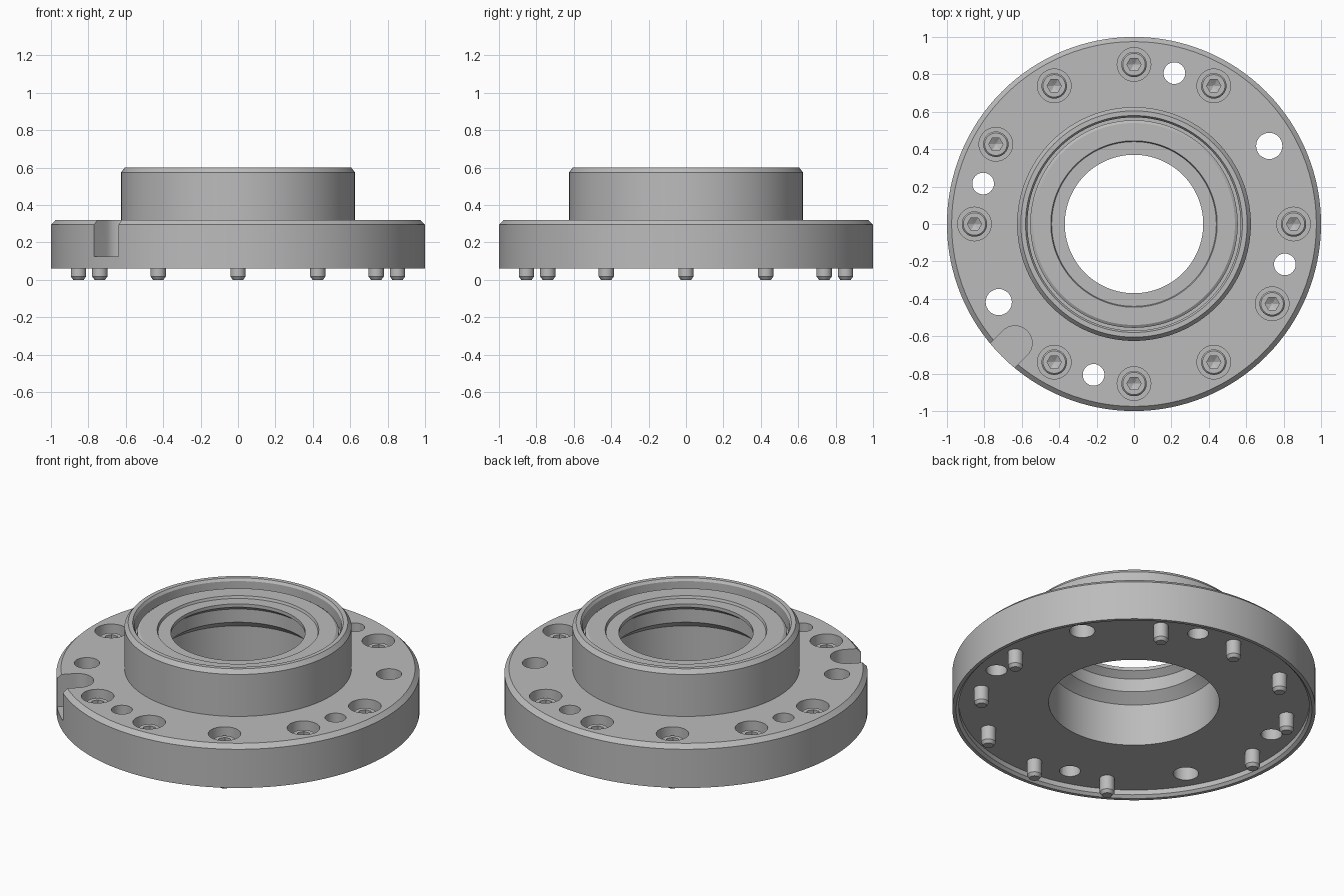
import bpy, bmesh
from math import cos, sin, pi, radians

cube = bpy.data.objects.get("Cube")
if cube:
    bpy.data.objects.remove(cube, do_unlink=True)

steel = bpy.data.materials.new("machined_grey")
steel.use_nodes = True
GREY = (0.5, 0.5, 0.5, 1)
steel.diffuse_color = GREY
steel.node_tree.nodes["Principled BSDF"].inputs["Base Color"].default_value = GREY


def polar(r, degrees):
    return r * cos(radians(degrees)), r * sin(radians(degrees))


def lathe(bm, profile, sides, at=(0, 0), closed=False):
    """Turn an (r, z) profile round z; an open profile gets end caps."""
    rings = [[bm.verts.new((at[0] + r * cos(2 * pi * i / sides),
                            at[1] + r * sin(2 * pi * i / sides), z))
              for i in range(sides)] for r, z in profile]
    pairs = list(zip(rings, rings[1:]))
    if closed:
        pairs.append((rings[-1], rings[0]))
    else:
        bm.faces.new(rings[0])
        bm.faces.new(rings[-1])
    for a, b in pairs:
        for i in range(sides):
            j = (i + 1) % sides
            bm.faces.new((a[i], a[j], b[j], b[i]))


def finish(bm, name):
    bmesh.ops.recalc_face_normals(bm, faces=bm.faces[:])
    mesh = bpy.data.meshes.new(name)
    bm.to_mesh(mesh)
    bm.free()
    mesh.materials.append(steel)
    obj = bpy.data.objects.new(name, mesh)
    bpy.context.collection.objects.link(obj)
    return obj


def select(obj):
    bpy.ops.object.select_all(action='DESELECT')
    obj.select_set(True)
    bpy.context.view_layer.objects.active = obj


def cut(obj, cutter):
    mod = obj.modifiers.new("cut", 'BOOLEAN')
    mod.operation = 'DIFFERENCE'
    mod.solver = 'EXACT'
    mod.object = cutter
    select(obj)
    bpy.ops.object.modifier_apply(modifier=mod.name)
    bpy.data.objects.remove(cutter, do_unlink=True)


def smooth(obj):
    select(obj)
    bpy.ops.object.shade_smooth_by_angle(angle=radians(25))


# Turned flange with raised collar, stepped seat and undercut bore
bm = bmesh.new()
lathe(bm, [(0.47, 0.105), (0.965, 0.105), (0.965, 0.075), (0.98, 0.06), (1.0, 0.06),
           (1.0, 0.295), (0.975, 0.32), (0.625, 0.32), (0.625, 0.575), (0.605, 0.6),
           (0.58, 0.6), (0.57, 0.585), (0.57, 0.51), (0.555, 0.51), (0.555, 0.545),
           (0.54, 0.555), (0.445, 0.555), (0.44, 0.54), (0.37, 0.54), (0.37, 0.52),
           (0.41, 0.49), (0.41, 0.41), (0.47, 0.36)], 128, closed=True)
flange = finish(bm, "flange_body")

# Counterbores, through holes and the rim slot
SCREW_ANGLES = [a for a in range(0, 360, 30) if a not in (30, 210)]
bm = bmesh.new()
for a in SCREW_ANGLES:
    lathe(bm, [(0.09, 0.2), (0.09, 0.5)], 32, polar(0.853, a))
for a in (30, 210):
    lathe(bm, [(0.07, -0.1), (0.07, 0.5)], 32, polar(0.835, a))
for a in (75, 165, 255, 345):
    lathe(bm, [(0.058, -0.1), (0.058, 0.5)], 32, polar(0.835, a))
outline = [(0.9 + 0.092 * cos(radians(t)), 0.092 * sin(radians(t))) for t in range(90, 271, 10)]
outline += [(1.2, -0.092), (1.2, 0.092)]
c, s = polar(1, 225)
rows = [[bm.verts.new((c * x - s * y, s * x + c * y, z)) for x, y in outline] for z in (0.125, 0.5)]
for row in rows:
    bm.faces.new(row)
for i in range(len(outline)):
    j = (i + 1) % len(outline)
    bm.faces.new((rows[0][i], rows[0][j], rows[1][j], rows[1][i]))
cut(flange, finish(bm, "hole_cutter"))
smooth(flange)

# Socket head screw: chamfered shank tip, round head, hexagon socket
bm = bmesh.new()
lathe(bm, [(0.028, 0), (0.041, 0.018), (0.041, 0.19), (0.068, 0.19),
           (0.068, 0.272), (0.06, 0.28)], 32)
screw = finish(bm, "screw")
bm = bmesh.new()
lathe(bm, [(0.004, 0.215), (0.038, 0.235), (0.038, 0.4)], 6)
cut(screw, finish(bm, "socket_cutter"))
smooth(screw)

# Screw circle
for n, a in enumerate(SCREW_ANGLES):
    obj = screw
    if n:
        obj = screw.copy()
        bpy.context.collection.objects.link(obj)
    obj.name = f"screw_{n + 1}"
    obj.location = (*polar(0.853, a), 0)
